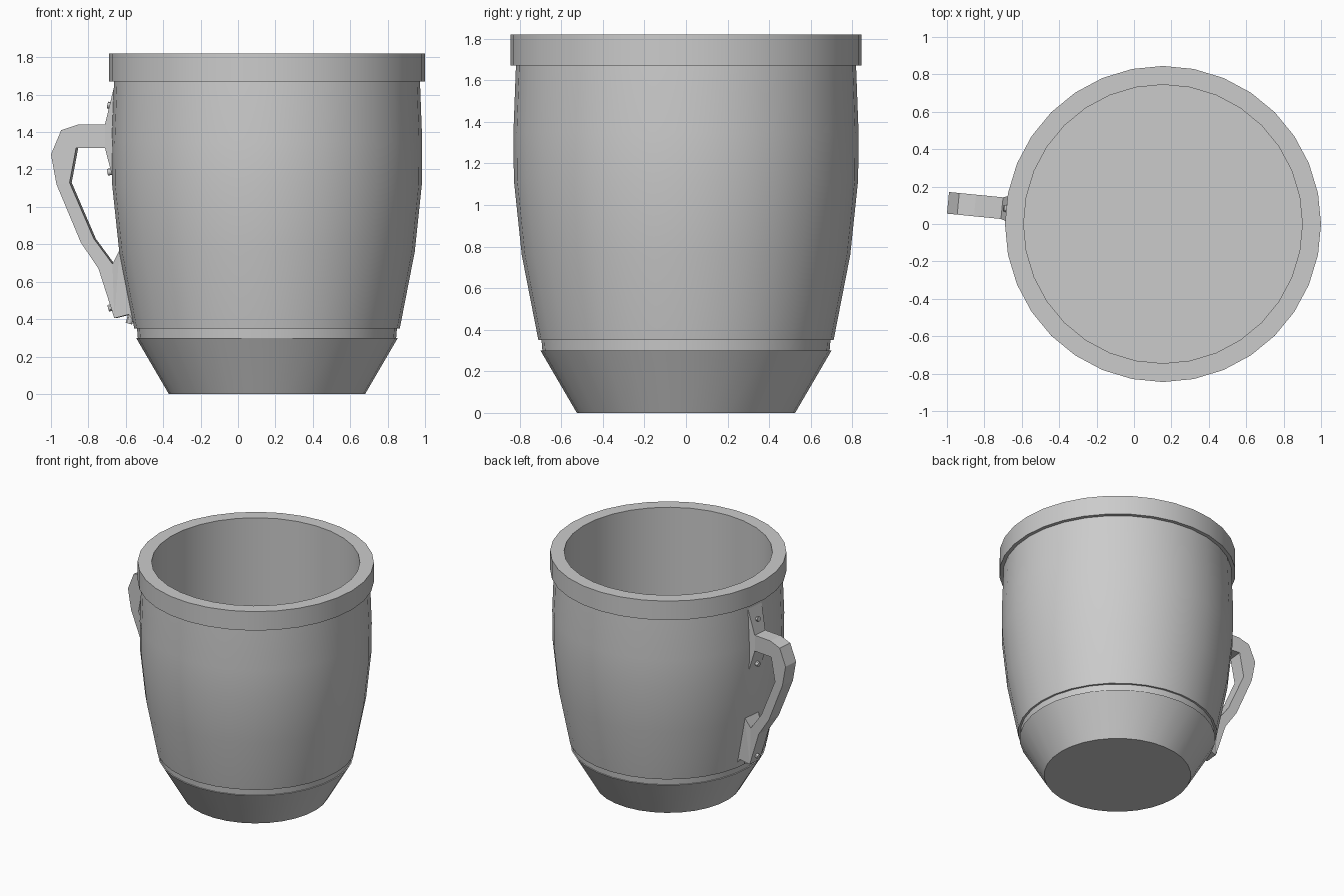
import bpy, bmesh
from math import radians, cos, sin, pi
from mathutils import Matrix, Vector

if "Cube" in bpy.data.objects:
    bpy.data.objects.remove(bpy.data.objects["Cube"])

CX = 0.155                      # mug axis (offset so mug + handle are centred)
SIDES = 32
# handle frame: local +x points outward from the mug axis, centred on one facet
FRAME = Matrix.Translation((CX, 0, 0)) @ Matrix.Rotation(pi - radians(180 / SIDES), 4, 'Z')


def finish(bm, name, smooth=False):
    bmesh.ops.recalc_face_normals(bm, faces=bm.faces)
    me = bpy.data.meshes.new(name)
    bm.to_mesh(me)
    bm.free()
    if smooth:
        me.shade_smooth()
        me.set_sharp_from_angle(angle=radians(30))
    ob = bpy.data.objects.new(name, me)
    bpy.context.collection.objects.link(ob)
    return ob


def lathe(name, profile):
    """Revolve (radius, z) points around the mug axis."""
    bm = bmesh.new()
    rings = []
    for r, z in profile:
        n = SIDES if r > 0 else 1
        rings.append([bm.verts.new((CX + r * cos(2 * pi * i / SIDES),
                                    r * sin(2 * pi * i / SIDES), z)) for i in range(n)])
    for a, b in zip(rings, rings[1:]):
        if len(a) == 1 or len(b) == 1:
            bm.faces.new(a if len(b) == 1 else b)
            continue
        for i in range(SIDES):
            j = (i + 1) % SIDES
            bm.faces.new((a[i], a[j], b[j], b[i]))
    bmesh.ops.delete(bm, geom=[v for v in bm.verts if not v.link_faces], context='VERTS')
    return finish(bm, name, True)


def loft(name, sections):
    """Rectangular sections (outer r, outer z, inner r, inner z, half width)."""
    bm = bmesh.new()
    rings = []
    for ro, zo, ri, zi, w in sections:
        pts = [(ro, -w, zo), (ro, w, zo), (ri, w, zi), (ri, -w, zi)]
        rings.append([bm.verts.new(FRAME @ Vector(p)) for p in pts])
    for a, b in zip(rings, rings[1:]):
        for i in range(4):
            j = (i + 1) % 4
            bm.faces.new((a[i], a[j], b[j], b[i]))
    bm.faces.new(rings[0])
    bm.faces.new(rings[-1])
    return finish(bm, name)


def prism(name, outline):
    """Side outline of (r, z, half width) points, mirrored across the handle plane."""
    bm = bmesh.new()
    left = [bm.verts.new(FRAME @ Vector((r, -w, z))) for r, z, w in outline]
    right = [bm.verts.new(FRAME @ Vector((r, w, z))) for r, z, w in outline]
    n = len(outline)
    for i in range(n):
        j = (i + 1) % n
        bm.faces.new((left[i], left[j], right[j], right[i]))
    caps = [bm.faces.new(left), bm.faces.new(right)]
    bmesh.ops.triangulate(bm, faces=caps)
    return finish(bm, name)


def bolt(name, r, z, direction):
    bm = bmesh.new()
    rot = Vector((0, 0, 1)).rotation_difference(Vector(direction)).to_matrix().to_4x4()
    bmesh.ops.create_cone(bm, cap_ends=True, segments=12, radius1=0.018, radius2=0.018,
                          depth=0.05, matrix=FRAME @ Matrix.Translation((r, 0, z)) @ rot)
    return finish(bm, name, True)


# Mug shell, rim with inner wall and floor, tapered base
lathe("body", [(0.69, 0.29), (0.695, 0.35), (0.71, 0.35), (0.79, 0.76),
               (0.828, 1.12), (0.83, 1.35), (0.818, 1.67)])
lathe("rim_and_inner_wall", [(0.815, 1.67), (0.845, 1.67), (0.845, 1.82),
                             (0.745, 1.82), (0.745, 0.57), (0, 0.57)])
lathe("base", [(0, 0), (0.525, 0), (0.70, 0.30), (0.68, 0.30)])

# Handle: flared upper mount running into the angular grip
loft("handle", [
    (0.815, 1.64, 0.815, 1.13, 0.075),
    (0.865, 1.44, 0.865, 1.315, 0.058),
    (1.01, 1.44, 0.98, 1.315, 0.058),
    (1.10, 1.41, 1.02, 1.315, 0.058),
    (1.155, 1.28, 1.032, 1.25, 0.058),
    (1.125, 1.12, 1.055, 1.13, 0.058),
    (0.995, 0.81, 0.925, 0.83, 0.055),
    (0.90, 0.67, 0.825, 0.695, 0.055),
])

# Lower mount, wider against the wall
prism("handle_lower_mount", [
    (0.90, 0.67, 0.055), (0.815, 0.405, 0.055), (0.735, 0.425, 0.07),
    (0.705, 0.38, 0.075), (0.785, 0.77, 0.075), (0.825, 0.695, 0.055)])

# Mount bolts
bolt("bolt_top", 0.832, 1.54, (1, 0, 0.2))
bolt("bolt_upper", 0.832, 1.19, (1, 0, -0.2))
bolt("bolt_lower", 0.828, 0.465, (1, 0, -0.3))
bolt("bolt_bottom", 0.735, 0.40, (0.3, 0, -1))
